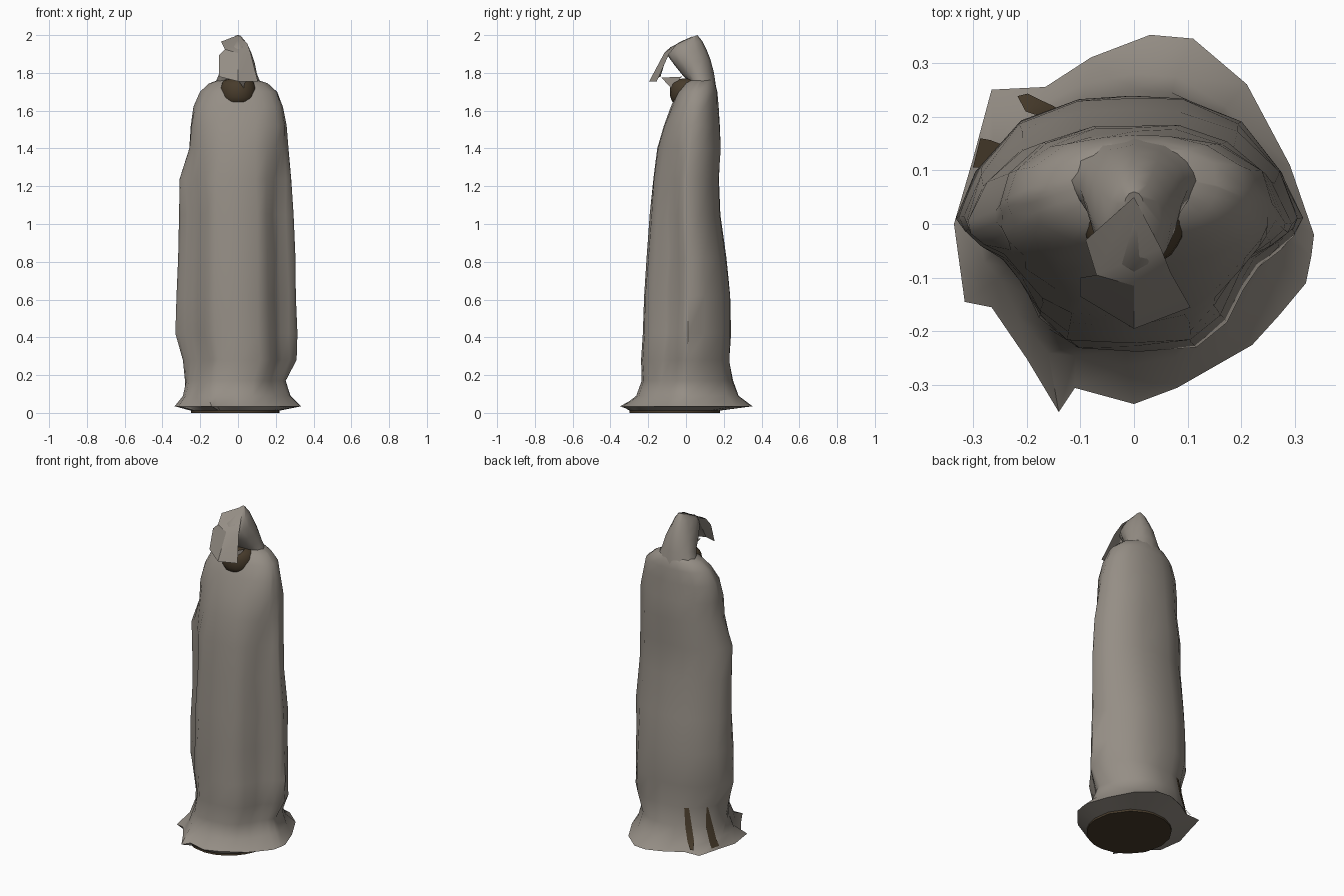
import bpy, math, random
from mathutils import Vector

if "Cube" in bpy.data.objects:
    bpy.data.objects.remove(bpy.data.objects["Cube"])
random.seed(4)

def mat(name, rgb):
    m = bpy.data.materials.new(name)
    m.diffuse_color = (*rgb, 1)
    m.use_nodes = True
    m.node_tree.nodes["Principled BSDF"].inputs["Base Color"].default_value = m.diffuse_color
    return m

CLOTH = mat("taupe cloth", (0.30, 0.27, 0.235))
DARK = mat("dark brown inside", (0.065, 0.045, 0.025))

def make(name, verts, faces, material, angle=50):
    me = bpy.data.meshes.new(name)
    me.from_pydata([tuple(v) for v in verts], [], faces)
    me.materials.append(material)
    me.shade_smooth()
    me.set_sharp_from_angle(angle=math.radians(angle))
    ob = bpy.data.objects.new(name, me)
    bpy.context.collection.objects.link(ob)
    return ob

def loft(name, rings, material, cap_top=True, angle=50):
    n = len(rings[0])
    verts = [p for r in rings for p in r]
    faces = [(k*n+i, k*n+(i+1) % n, (k+1)*n+(i+1) % n, (k+1)*n+i)
             for k in range(len(rings)-1) for i in range(n)]
    if cap_top:
        faces.append(tuple(range((len(rings)-1)*n, len(rings)*n)))
    return make(name, verts, faces, material, angle)

# Robe cross-section: rounded front, side fins for the hanging sleeves, rounded back
HALF = [(0, -1), (.36, -.97), (.53, -.78), (.64, -.48), (.73, -.31), (.86, -.20),
        (.96, -.08), (1, .03), (.88, .42), (.64, .80), (.30, .98), (0, 1)]
FIN = HALF + [(-x, y) for x, y in HALF[-2:0:-1]]
OVAL = []
for x, y in FIN:
    r = (abs(x)**2.3 + abs(y)**2.3) ** (1/2.3)
    OVAL.append((x/r, y/r))

# Ragged hem outline, same point order as the cross-section
HEM = [(0, -.335), (.08, -.305), (.15, -.265), (.22, -.225), (.27, -.17), (.32, -.11),
       (.33, -.06), (.335, -.02), (.29, .11), (.21, .26), (.11, .345), (.03, .352),
       (-.08, .31), (-.165, .255), (-.265, .25), (-.30, .12), (-.335, 0),
       (-.315, -.145), (-.265, -.155), (-.20, -.25), (-.14, -.35), (-.11, -.305)]

# z, x left, x right, y front, y back, fin amount, hem amount
LEVELS = [
    (.035, -.33, .33, -.33, .34, 0, 1),
    (.09, -.28, .25, -.23, .25, .3, .3),
    (.17, -.28, .25, -.23, .24, .6, .06),
    (.28, -.29, .31, -.235, .23, .9, 0),
    (.42, -.33, .315, -.225, .235, 1, 0),
    (.62, -.325, .31, -.22, .235, 1, 0),
    (.82, -.32, .305, -.205, .215, 1, 0),
    (1.05, -.315, .295, -.19, .18, 1, 0),
    (1.24, -.31, .285, -.175, .175, .8, 0),
    (1.40, -.26, .265, -.15, .185, .35, 0),
    (1.52, -.25, .255, -.12, .18, .1, 0),
    (1.62, -.235, .235, -.08, .17, 0, 0),
    (1.70, -.20, .205, -.045, .165, 0, 0),
    (1.745, -.15, .155, -.01, .155, 0, 0),
    (1.77, -.08, .08, .03, .14, 0, 0)]

def section(z, xl, xr, yf, yb, fin, hem):
    ring, c = [], (yf + yb) / 2
    for (fx, fy), (ox, oy), (hx, hy) in zip(FIN, OVAL, HEM):
        u, v = ox + (fx-ox)*fin, oy + (fy-oy)*fin
        x = (xl+xr)/2 + u*(xr-xl)/2
        y = c + v*(yb-yf)/2
        j = random.uniform(-.004, .004) if hem < .5 else 0
        ring.append(Vector((x + (hx-x)*hem + j, y + (hy-y)*hem + j, z)))
    return ring

rings = [section(*lv) for lv in LEVELS]
loft("robe", rings, CLOTH)

# Flared hem seen from below, running in to a flat dark base plate
rim = []
for p in rings[0]:
    a = math.atan2(p.y, p.x)
    rim.append(Vector((-.015 + .235*math.cos(a), -.06 + .24*math.sin(a), .012)))
loft("hem_underside", [rings[0], rim], CLOTH, cap_top=False)
base = [Vector((p.x, p.y, 0)) for p in rim]
n = len(base)
make("base", base + rim, [tuple(range(n))[::-1]] +
     [(i, (i+1) % n, n + (i+1) % n, n + i) for i in range(n)], DARK)

# Dark slits on the back left of the hem, laid on the robe surface
def slit(name, path):
    def on_ring(k, s):
        i = int(s)
        return rings[k][i].lerp(rings[k][i+1], s - i)
    verts = []
    for k, (s, half) in enumerate(path):
        for t in (s-half, s, s+half):
            p = on_ring(k, t)
            if k == 0:
                p = p.lerp(on_ring(1, t), .3)
            verts.append(Vector((p.x*1.02, p.y*1.02, p.z)))
    make(name, verts, [(3*k+j, 3*k+j+1, 3*k+j+4, 3*k+j+3)
                       for k in range(len(path)-1) for j in (0, 1)], DARK)

slit("hem_slit_back", [(13.35, .10), (13.0, .18), (12.75, .18), (12.6, .12)])
slit("hem_slit_side", [(14.75, .22), (14.25, .25), (13.9, .2), (13.65, .04)])

# Dark neck showing through the collar opening
neck = []
for k in range(9):
    a = math.pi * (-.48 + .96*k/8)
    r = .098 * math.cos(a)**.42
    neck.append([Vector((r*math.sin(b), .012 - r*math.cos(b), 1.698 + .072*math.sin(a)))
                 for b in (2*math.pi*i/16 for i in range(16))])
loft("neck", neck, DARK)

# Hood: half width, y front, y back, z front, z back
HOOD = [(.125, .02, .16, 1.75, 1.72), (.10, -.02, .148, 1.79, 1.80),
        (.088, -.06, .13, 1.84, 1.87), (.07, -.10, .11, 1.895, 1.92),
        (.05, -.085, .085, 1.935, 1.97), (.018, .01, .06, 1.98, 2.0)]
hood = []
for w, yf, yb, zf, zb in HOOD:
    r = []
    for i in range(12):
        a = 2*math.pi*i/12
        s = (1 - math.cos(a)) / 2
        r.append(Vector((w*math.sin(a), yf + (yb-yf)*s, zf + (zb-zf)*s)))
    hood.append(r)
loft("hood", hood, CLOTH)

# Loose cloth running from the hood tip down in front of the face
make("face_cloth", [(-.10, -.135, 1.78), (0, -.195, 1.755), (.105, -.155, 1.755),
                    (-.10, -.10, 1.895), (0, -.115, 1.905), (.068, -.09, 1.90),
                    (-.07, -.095, 1.925), (.05, -.045, 1.955),
                    (-.09, -.03, 1.965), (0, .05, 2.0)],
     [(0, 1, 4, 3), (1, 2, 5, 4), (3, 4, 6), (4, 5, 7), (4, 7, 6), (6, 7, 9), (6, 9, 8)],
     CLOTH, 25)
# Small torn flap at the collar
make("collar_flap", [(-.01, -.13, 1.775), (.03, -.08, 1.72), (.06, -.02, 1.78)],
     [(0, 1, 2)], CLOTH)
